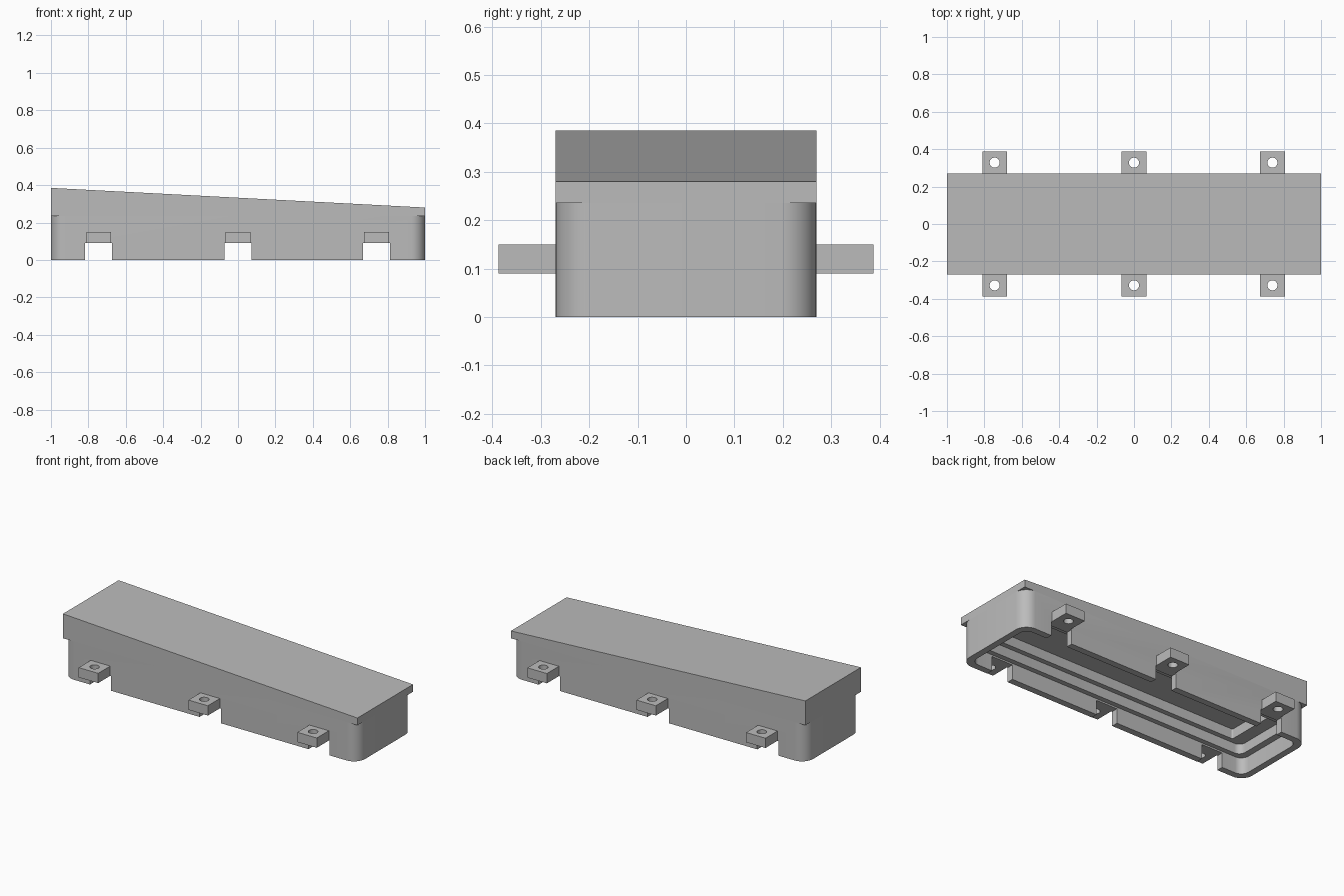
import bpy, bmesh
from math import sin, cos, pi, radians

if "Cube" in bpy.data.objects:
    bpy.data.objects.remove(bpy.data.objects["Cube"])

grey = bpy.data.materials.new("plain grey")
grey.use_nodes = True
grey.diffuse_color = (0.5, 0.5, 0.5, 1)
grey.node_tree.nodes["Principled BSDF"].inputs["Base Color"].default_value = (0.5, 0.5, 0.5, 1)


def rounded_outline(hx, hy, r, steps=8):
    points = []
    for i, (sx, sy) in enumerate([(1, 1), (-1, 1), (-1, -1), (1, -1)]):
        for k in range(steps + 1):
            a = (i + k / steps) * pi / 2
            points.append((sx * (hx - r) + r * cos(a), sy * (hy - r) + r * sin(a)))
    return points


def rectangle(x0, x1, y0, y1):
    return [(x0, y0), (x1, y0), (x1, y1), (x0, y1)]


def circle(cx, cy, r, n=24):
    return [(cx + r * cos(2 * pi * i / n), cy + r * sin(2 * pi * i / n)) for i in range(n)]


def prism(name, outline, z0, z1):
    bm = bmesh.new()
    low = [bm.verts.new((x, y, z0)) for x, y in outline]
    high = [bm.verts.new((x, y, z1)) for x, y in outline]
    bm.faces.new(low[::-1])
    bm.faces.new(high)
    n = len(outline)
    for i in range(n):
        j = (i + 1) % n
        bm.faces.new((low[i], low[j], high[j], high[i]))
    mesh = bpy.data.meshes.new(name)
    bm.to_mesh(mesh)
    bm.free()
    mesh.materials.append(grey)
    ob = bpy.data.objects.new(name, mesh)
    bpy.context.collection.objects.link(ob)
    return ob


def carve(target, cutter):
    mod = target.modifiers.new("cut", "BOOLEAN")
    mod.operation, mod.solver, mod.object = "DIFFERENCE", "EXACT", cutter
    graph = bpy.context.evaluated_depsgraph_get()
    mesh = bpy.data.meshes.new_from_object(target.evaluated_get(graph))
    target.modifiers.clear()
    target.data = mesh
    bpy.data.objects.remove(cutter)


SEAM = 0.235
TAB_X = (-0.745, 0, 0.74)

# Hollow lower body with rounded corners and a stepped cavity
body = prism("lower_body", rounded_outline(1, 0.27, 0.075), 0, SEAM)
for hx, hy, r, top in [(0.96, 0.23, 0.05, 0.1), (0.92, 0.2, 0.04, 0.16), (0.84, 0.17, 0.01, 0.22)]:
    carve(body, prism("cavity", rounded_outline(hx, hy, r), -0.05, top))

# Wall notches below the tabs
for x in TAB_X:
    carve(body, prism("notch", rectangle(x - 0.072, x + 0.072, -0.4, 0.4), -0.1, 0.09))
bpy.ops.object.select_all(action="DESELECT")
body.select_set(True)
bpy.context.view_layer.objects.active = body
bpy.ops.object.shade_smooth_by_angle(angle=radians(30))

# Square-cornered cap with a top sloping down towards +x
cap = prism("sloped_cap", rectangle(-1, 1, -0.27, 0.27), SEAM, 0.385)
for v in cap.data.vertices:
    if v.co.x > 0 and v.co.z > 0.3:
        v.co.z = 0.28

# Drilled mounting tabs along both long sides
for side, label in ((-1, "front"), (1, "back")):
    for i, x in enumerate(TAB_X):
        y0, y1 = sorted((side * 0.265, side * 0.387))
        tab = prism(f"{label}_mounting_tab_{i + 1}", rectangle(x - 0.066, x + 0.066, y0, y1), 0.09, 0.15)
        carve(tab, prism("hole", circle(x, side * 0.328, 0.027), 0, 0.2))
